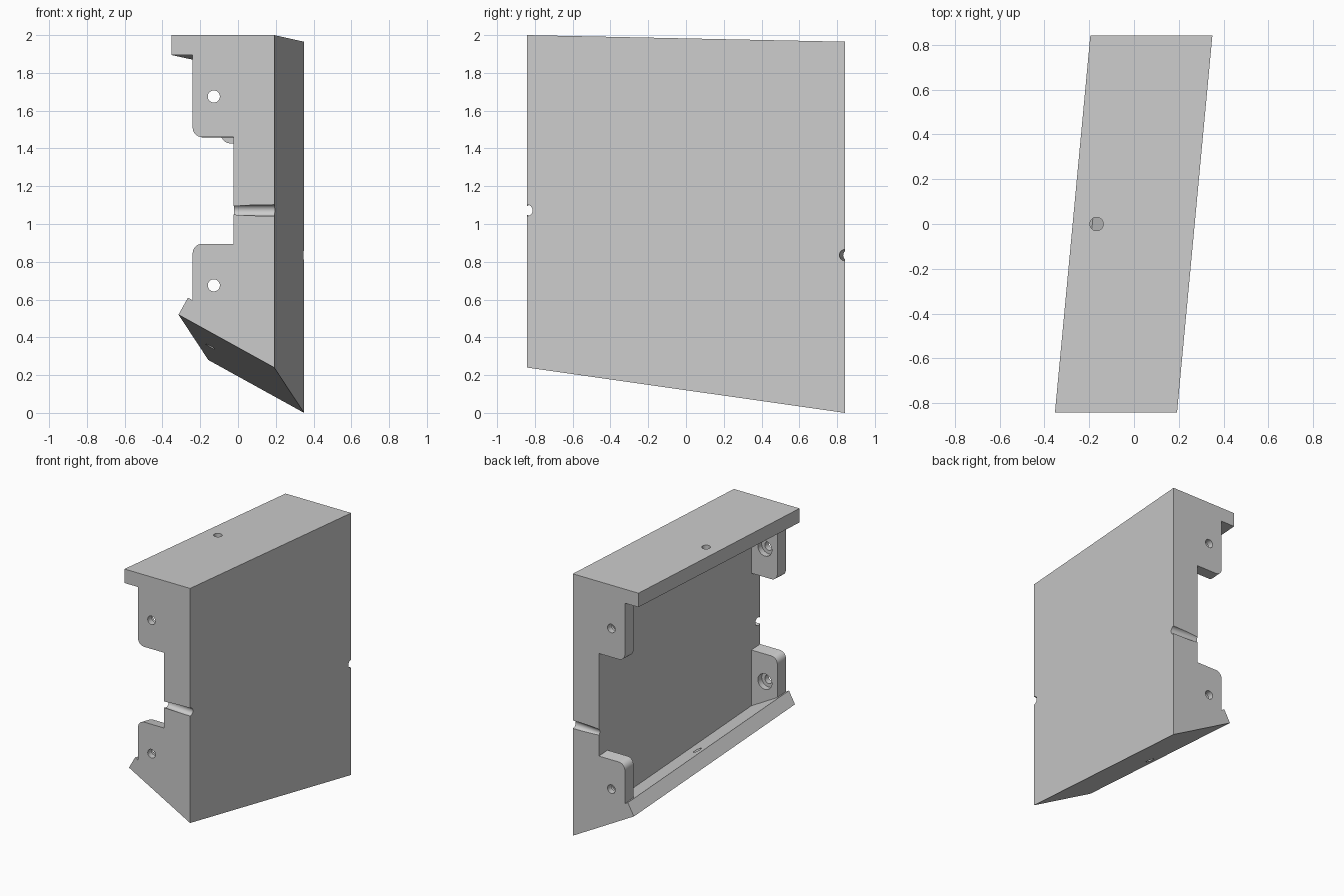
import bpy, bmesh, math
from mathutils import Vector

if "Cube" in bpy.data.objects:
    bpy.data.objects.remove(bpy.data.objects["Cube"])

HALF = 0.842          # half length along y
SHIFT = 0.158         # sideways shear from front end to back end
TAB = 0.09 / (2 * HALF)   # end tab thickness as a fraction of the length


def place(p, t):
    """Profile point (x, z) at fraction t from the front end to the back end."""
    x, z = p
    drop = 0.035 if z > 1.0 else 0.24
    return Vector((x + SHIFT * t, -HALF + 2 * HALF * t, z - drop * t))


def arc(cx, cz, r, a0, a1, n=8):
    return [(cx + r * math.cos(math.radians(a0 + (a1 - a0) * i / n)),
             cz + r * math.sin(math.radians(a0 + (a1 - a0) * i / n)))
            for i in range(n + 1)]


# Profiles: the outer shell, the end tabs, and the hollow middle
upper_joint, lower_joint = (-0.24, 1.895), (-0.24, 0.596)
shell = [upper_joint, (-0.353, 1.895), (-0.353, 2.0), (0.192, 2.0),
         (0.192, 0.24), (-0.315, 0.52), (-0.265, 0.61), lower_joint]
low_tab = arc(-0.19, 0.845, 0.05, 180, 90) + [(-0.025, 0.895)]
high_tab = [(-0.025, 1.46)] + arc(-0.19, 1.51, 0.05, 270, 180)
low_corner, high_corner = (-0.025, 0.477), (-0.025, 1.895)
end_profile = shell + low_tab + high_tab
mid_profile = shell + [low_corner, low_tab[-1], high_tab[0], high_corner]

bm = bmesh.new()


def face(points):
    bm.faces.new([bm.verts.new(p) for p in points])


def walls(profile, t0, t1):
    for a, b in zip(profile, profile[1:] + profile[:1]):
        face([place(a, t0), place(b, t0), place(b, t1), place(a, t1)])


# Sheared body: tab sections at the ends, channel between them
walls(end_profile, 0, TAB)
walls(mid_profile, TAB, 1 - TAB)
walls(end_profile, 1 - TAB, 1)
for t in (0, 1):
    face([place(p, t) for p in end_profile])
for t in (TAB, 1 - TAB):
    face([place(p, t) for p in [lower_joint] + low_tab + [low_corner]])
    face([place(p, t) for p in high_tab + [upper_joint, high_corner]])
bmesh.ops.remove_doubles(bm, verts=bm.verts, dist=1e-5)
bmesh.ops.recalc_face_normals(bm, faces=bm.faces)
mesh = bpy.data.meshes.new("slanted_housing")
bm.to_mesh(mesh)
bm.free()
body = bpy.data.objects.new("slanted_housing", mesh)
bpy.context.collection.objects.link(body)
bpy.context.view_layer.objects.active = body


def drill(centre, axis, radius, depth):
    """Cut a round hole centred on a point, then remove the cutter."""
    bpy.ops.mesh.primitive_cylinder_add(
        vertices=32, radius=radius, depth=depth, location=centre,
        rotation=Vector(axis).to_track_quat('Z', 'Y').to_euler())
    cutter = bpy.context.object
    cutter.name = "hole_cutter"
    cutter.hide_render = True
    bpy.context.view_layer.objects.active = body
    mod = body.modifiers.new("hole", 'BOOLEAN')
    mod.operation, mod.solver, mod.object = 'DIFFERENCE', 'EXACT', cutter
    bpy.ops.object.modifier_apply(modifier=mod.name)
    bpy.data.objects.remove(cutter, do_unlink=True)


# Screw holes in the four tabs, counterbored from the inside
for t, inward in ((0, 1), (1, -1)):
    for z in (0.675, 1.675):
        c = place((-0.128, z), t)
        drill(c, (0, 1, 0), 0.032, 0.3)
        drill(c + Vector((0, inward * 0.08, 0)), (0, 1, 0), 0.058, 0.07)

# Half-round cable notches across both ends, square to the plate
normal = (1, -SHIFT / (2 * HALF), 0)
drill((0.192, -HALF, 1.072), normal, 0.03, 0.8)
drill((0.192 + SHIFT, HALF, 0.835), normal, 0.03, 0.8)

# Holes through the top lip and the sloping bottom lip
drill((-0.167, 0, 1.94), (0, 0, 1), 0.03, 0.3)
drill((-0.12, 0, 0.40), (0.485, 0.06, 0.874), 0.03, 0.28)

bpy.ops.object.select_all(action='DESELECT')
body.select_set(True)
bpy.context.view_layer.objects.active = body
bpy.ops.object.shade_smooth_by_angle(angle=math.radians(20))
